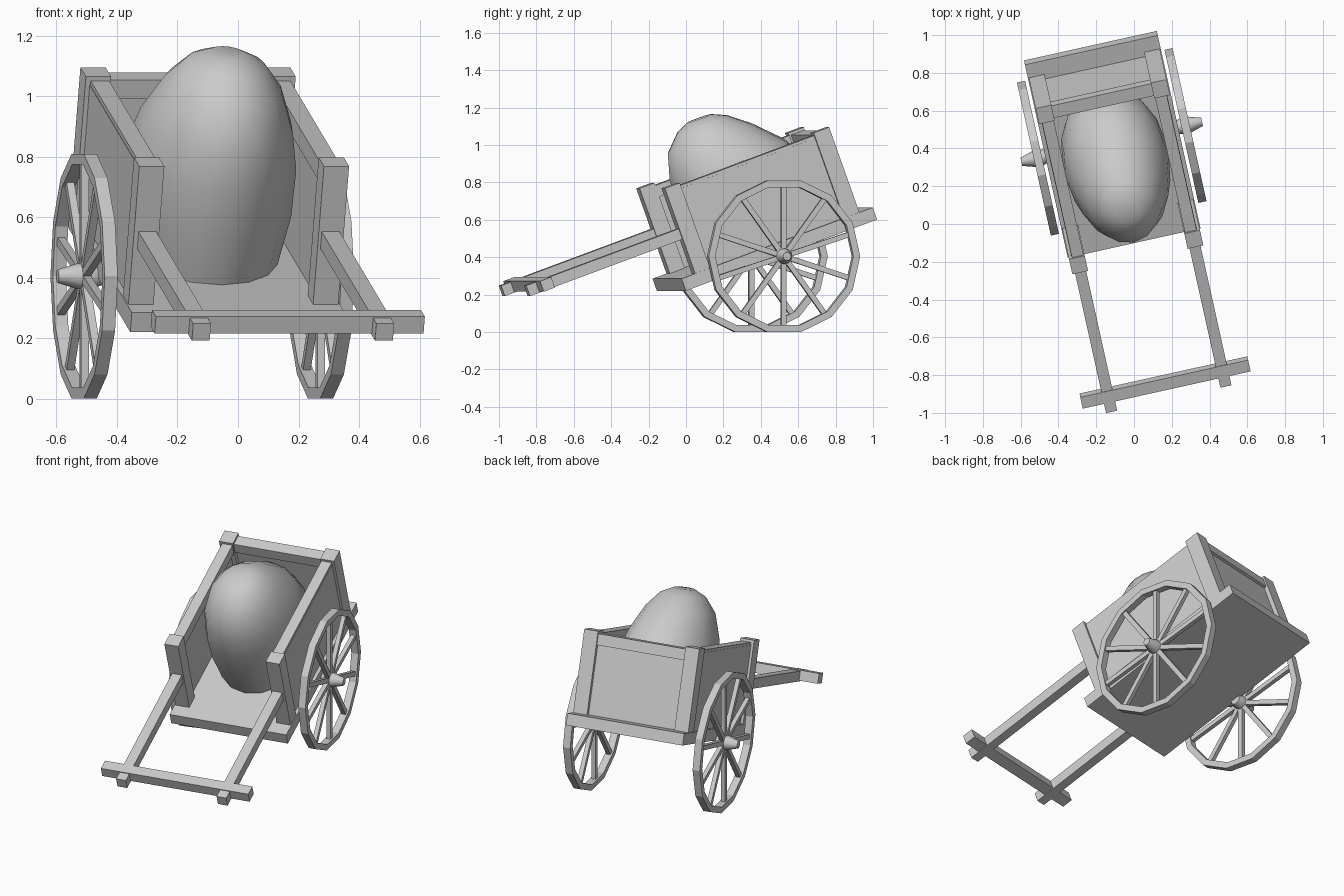
import bpy, bmesh, math
from mathutils import Matrix, Vector

cube = bpy.data.objects.get("Cube")
if cube:
    bpy.data.objects.remove(cube, do_unlink=True)

grey = bpy.data.materials.new("plain_grey")
grey.use_nodes = True
colour = (0.6, 0.6, 0.6, 1)
grey.diffuse_color = colour
grey.node_tree.nodes["Principled BSDF"].inputs["Base Color"].default_value = colour

# Cart frame: x across, y to the back, z up, with the axle centre as origin
LEVEL = Matrix.Translation((-0.118, 0.435, 0.405)) @ Matrix.Rotation(math.radians(12.5), 4, 'Z')
CART = LEVEL @ Matrix.Rotation(math.radians(20), 4, 'X')


def finish(name, bm, frame, smooth=False):
    bmesh.ops.recalc_face_normals(bm, faces=bm.faces)
    mesh = bpy.data.meshes.new(name)
    bm.to_mesh(mesh)
    bm.free()
    mesh.transform(frame)
    mesh.materials.append(grey)
    obj = bpy.data.objects.new(name, mesh)
    bpy.context.collection.objects.link(obj)
    if smooth:
        bpy.ops.object.select_all(action='DESELECT')
        obj.select_set(True)
        bpy.context.view_layer.objects.active = obj
        bpy.ops.object.shade_smooth_by_angle(angle=math.radians(40))
    return obj


def add_box(bm, x, y, z, turn=Matrix()):
    lo, hi = Vector((x[0], y[0], z[0])), Vector((x[1], y[1], z[1]))
    place = Matrix.Translation((lo + hi) / 2) @ Matrix.Diagonal((hi - lo).to_4d())
    bmesh.ops.create_cube(bm, size=1, matrix=turn @ place)


def box(name, x, y, z):
    bm = bmesh.new()
    add_box(bm, x, y, z)
    finish(name, bm, CART)


def loft(bm, rings, closed=False):
    loops = [[bm.verts.new(p) for p in ring] for ring in rings]
    n = len(loops[0])
    pairs = list(zip(loops, loops[1:]))
    if closed:
        pairs.append((loops[-1], loops[0]))
    else:
        bm.faces.new(loops[0])
        bm.faces.new(loops[-1])
    for a, b in pairs:
        for i in range(n):
            j = (i + 1) % n
            bm.faces.new((a[i], a[j], b[j], b[i]))


def wheel_ring(x, radius, n):
    return [(x, radius * math.cos(math.tau * i / n), radius * math.sin(math.tau * i / n))
            for i in range(n)]


# Bed, back and crossbar
box("bed", (-0.36, 0.36), (-0.557, 0.557), (0.006, 0.075))
box("back_panel", (-0.28, 0.28), (0.42, 0.455), (0.07, 0.52))
box("back_rail", (-0.28, 0.28), (0.4, 0.47), (0.48, 0.545))
box("crossbar", (-0.455, 0.455), (-1.31, -1.245), (0.275, 0.335))

# Sides, posts, shafts and wheels on both flanks
for side, s in (("right", -1), ("left", 1)):
    def span(a, b):
        return sorted((s * a, s * b))

    box(side + "_front_post", span(0.27, 0.355), (-0.477, -0.39), (0.07, 0.56))
    box(side + "_back_post", span(0.27, 0.355), (0.39, 0.48), (0.07, 0.56))
    box(side + "_panel", span(0.295, 0.34), (-0.4, 0.4), (0.07, 0.53))
    box(side + "_rail", span(0.275, 0.338), (-0.4, 0.4), (0.48, 0.545))
    box(side + "_shaft", span(0.28, 0.34), (-1.365, -0.47), (0.27, 0.33))

    # Rim
    bm = bmesh.new()
    loft(bm, [wheel_ring(s * x, r, 14) for x, r in
              ((0.378, 0.415), (0.422, 0.415), (0.422, 0.378), (0.378, 0.378))], closed=True)
    finish(side + "_wheel_rim", bm, LEVEL)

    # Spokes
    bm = bmesh.new()
    for i in range(10):
        turn = Matrix.Rotation(math.tau * i / 10, 4, 'X')
        add_box(bm, span(0.387, 0.413), (-0.014, 0.014), (0.02, 0.385), turn)
    finish(side + "_spokes", bm, LEVEL)

    # Hub tapering outwards
    bm = bmesh.new()
    loft(bm, [wheel_ring(s * x, r, 12) for x, r in
              ((0.34, 0.03), (0.375, 0.042), (0.425, 0.042), (0.49, 0.022))])
    finish(side + "_hub", bm, LEVEL, smooth=True)

# Heaped load: half width, front, back and height of each level
levels = [(0.25, -0.29, 0.36, 0.075), (0.28, -0.335, 0.39, 0.25), (0.28, -0.36, 0.38, 0.42),
          (0.25, -0.365, 0.3, 0.56), (0.195, -0.325, 0.16, 0.7), (0.13, -0.24, 0.05, 0.785),
          (0.06, -0.17, -0.03, 0.82)]
bm = bmesh.new()
loft(bm, [[(w * math.cos(t), (f + b) / 2 + (b - f) / 2 * math.sin(t), z)
           for t in (math.tau * i / 16 for i in range(16))] for w, f, b, z in levels])
finish("load", bm, CART, smooth=True)
